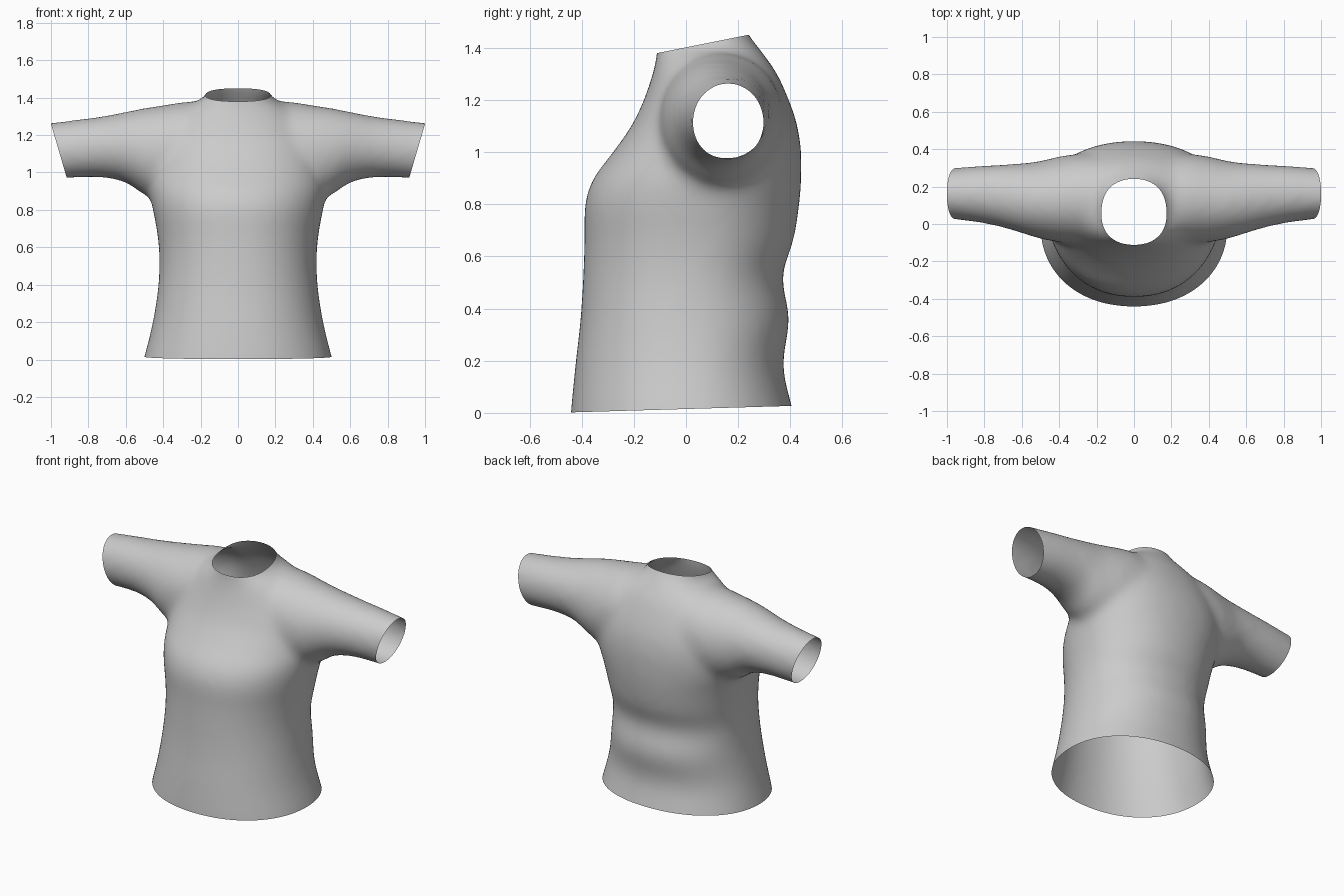
import bpy, bmesh, math
from mathutils import Vector

if "Cube" in bpy.data.objects:
    bpy.data.objects.remove(bpy.data.objects["Cube"])


def spline(rows, steps=5):
    """Catmull-Rom interpolation through rows of numbers."""
    pts = [rows[0]] + rows + [rows[-1]]
    out = []
    for i in range(1, len(pts) - 2):
        for s in range(steps):
            t = s / steps
            out.append([0.5 * (2 * b + (c - a) * t + (2 * a - 5 * b + 4 * c - d) * t * t
                               + (3 * b - a - 3 * c + d) * t ** 3)
                        for a, b, c, d in zip(*pts[i - 1:i + 3])])
    return out + [rows[-1]]


def power(v, n):
    return math.copysign(abs(v) ** (2 / n), v)


def loft(name, rings):
    """Closed tube through rings of points."""
    bm = bmesh.new()
    loops = [[bm.verts.new(p) for p in ring] for ring in rings]
    n = len(loops[0])
    for a, b in zip(loops, loops[1:]):
        for i in range(n):
            bm.faces.new((a[i], a[(i + 1) % n], b[(i + 1) % n], b[i]))
    bm.faces.new(loops[0])
    bm.faces.new(loops[-1])
    bmesh.ops.recalc_face_normals(bm, faces=bm.faces)
    me = bpy.data.meshes.new(name)
    bm.to_mesh(me)
    bm.free()
    ob = bpy.data.objects.new(name, me)
    bpy.context.collection.objects.link(ob)
    return ob


ANGLES = [2 * math.pi * i / 64 for i in range(64)]

# Torso sections: z, half width, front y, back y, y of widest point
torso_rows = [
    [-0.12, .53, -.445, .44, .0], [0, .505, -.442, .413, .0], [.18, .46, -.425, .373, .0],
    [.36, .43, -.405, .397, .0], [.52, .42, -.395, .37, .02], [.66, .43, -.39, .412, .04],
    [.80, .455, -.388, .435, .06], [.90, .475, -.355, .442, .1], [1.0, .475, -.28, .442, .13],
    [1.1, .46, -.21, .428, .14], [1.2, .42, -.162, .395, .14], [1.3, .34, -.128, .35, .13],
    [1.36, .26, -.115, .31, .12], [1.40, .185, -.112, .28, .11], [1.45, .158, -.11, .243, .1],
    [1.55, .145, -.105, .19, .1]]
torso_rings = []
for z, w, f, b, c in spline(torso_rows):
    torso_rings.append([(w * power(math.cos(a), 2.15),
                         c + (b - c if math.sin(a) > 0 else c - f) * power(math.sin(a), 2.15), z)
                        for a in ANGLES])
shirt = loft("shirt", torso_rings)

# Sleeve sections: x, front y, back y, bottom z, top z (mirrored through the shoulders)
half = [[0, -.08, .36, .9, 1.36], [.25, -.10, .375, .87, 1.38], [.38, -.10, .365, .85, 1.363],
        [.5, -.08, .338, .88, 1.345], [.6, -.05, .325, .945, 1.325], [.72, -.015, .318, .972, 1.302],
        [.85, .01, .31, .972, 1.285], [1.0, .027, .297, .962, 1.267], [1.15, .03, .29, .955, 1.25]]
sleeve_rows = [[-r[0]] + r[1:] for r in half[:0:-1]] + half
sleeve_rings = []
for x, f, b, lo, hi in spline(sleeve_rows):
    sleeve_rings.append([(x, (f + b) / 2 + (b - f) / 2 * math.cos(a),
                          (lo + hi) / 2 + (hi - lo) / 2 * math.sin(a)) for a in ANGLES])
sleeves = loft("sleeve_helper", sleeve_rings)
sleeves.hide_render = True

# Join and blend the fabric at shoulders and armpits
mod = shirt.modifiers.new("union", 'BOOLEAN')
mod.operation, mod.object, mod.solver = 'UNION', sleeves, 'EXACT'
mod = shirt.modifiers.new("remesh", 'REMESH')
mod.mode, mod.voxel_size = 'VOXEL', 0.02
mod = shirt.modifiers.new("relax", 'SMOOTH')
mod.factor, mod.iterations = 0.5, 24
dg = bpy.context.evaluated_depsgraph_get()
mesh = bpy.data.meshes.new_from_object(shirt.evaluated_get(dg))
shirt.modifiers.clear()
shirt.data = mesh
bpy.data.objects.remove(sleeves)

# Cut the hem, neck and cuffs open
bm = bmesh.new()
bm.from_mesh(mesh)
cuts = [((0, -.44, .002), (0, .025, -.85)), ((0, -.11, 1.38), (0, -.07, .35)),
        ((1, 0, 1.26), (.29, 0, -.085)), ((-1, 0, 1.26), (-.29, 0, -.085))]
for co, no in cuts:
    bmesh.ops.bisect_plane(bm, geom=bm.verts[:] + bm.edges[:] + bm.faces[:], dist=1e-5,
                           plane_co=co, plane_no=Vector(no).normalized(), clear_outer=True)
for f in bm.faces:
    f.smooth = True
bm.to_mesh(mesh)
bm.free()
